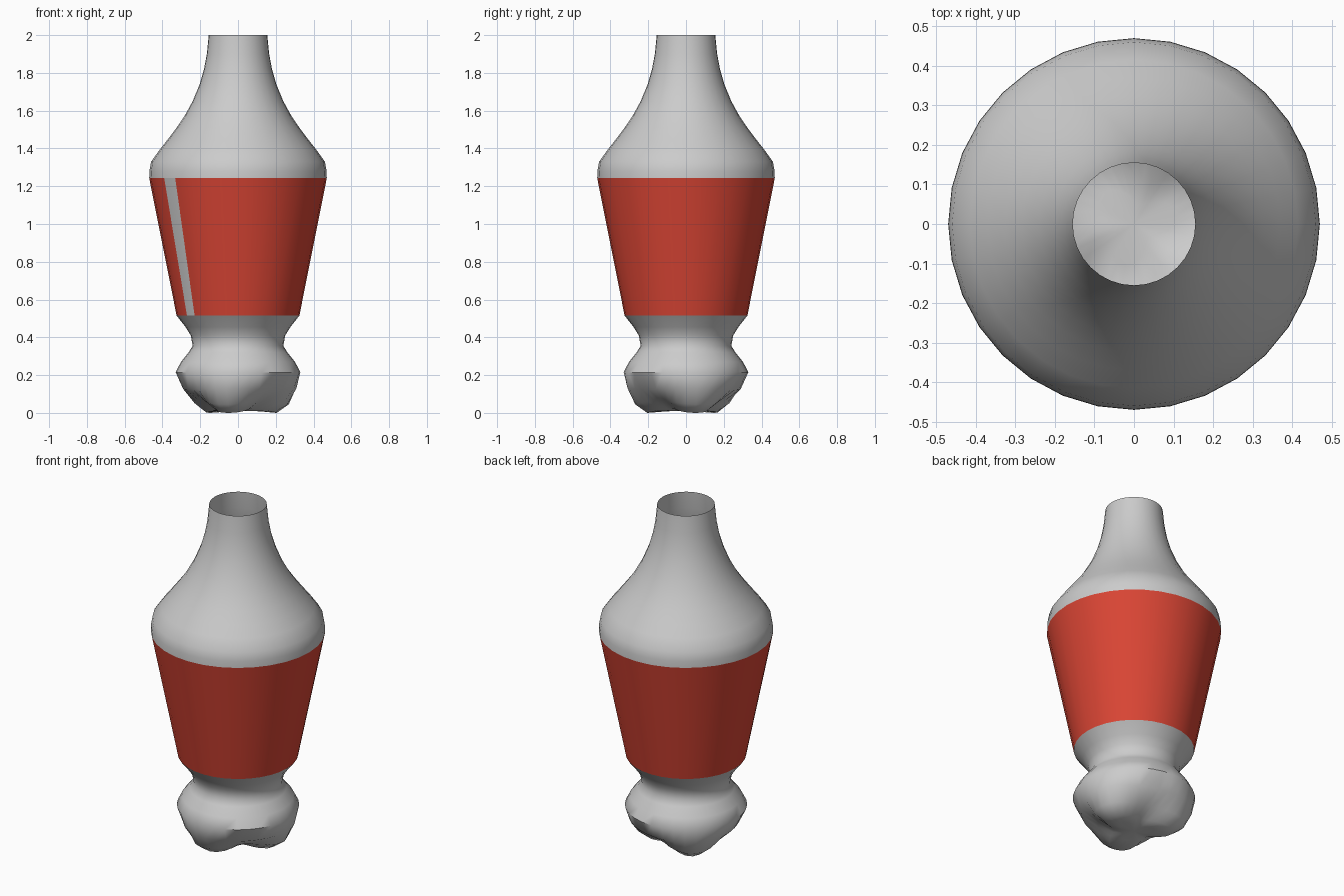
import bpy
from math import sin, cos, pi, radians

if "Cube" in bpy.data.objects:
    bpy.data.objects.remove(bpy.data.objects["Cube"])

SEG = 32


def make_shell(name, rings, tip=None, skip=()):
    """Join rings of (radius, z) functions of angle; optional closing tip."""
    verts, faces = [], []
    for ring in rings:
        for i in range(SEG):
            a = 2 * pi * i / SEG
            r, z = ring(a)
            verts.append((r * cos(a), r * sin(a), z))
    for k in range(len(rings) - 1):
        for i in range(SEG):
            if i in skip:
                continue
            j = (i + 1) % SEG
            faces.append((k * SEG + i, k * SEG + j, (k + 1) * SEG + j, (k + 1) * SEG + i))
    if tip is not None:
        verts.append((0, 0, tip))
        for i in range(SEG):
            faces.append((len(verts) - 1, (i + 1) % SEG, i))
    mesh = bpy.data.meshes.new(name)
    mesh.from_pydata(verts, [], faces)
    obj = bpy.data.objects.new(name, mesh)
    bpy.context.collection.objects.link(obj)
    bpy.ops.object.select_all(action='DESELECT')
    obj.select_set(True)
    bpy.context.view_layer.objects.active = obj
    bpy.ops.object.shade_smooth_by_angle(angle=radians(50))
    return obj


def circle(r, z):
    return lambda a: (r, z)


def lobed(recess, foot):
    """Ring blending between three feet and the hollows between them."""
    def ring(a):
        f = 0.5 + 0.5 * cos(3 * (a - radians(15)))
        return tuple(u + (v - u) * f for u, v in zip(recess, foot))
    return ring


# Base: three rounded feet, bulge, waist and flared collar
feet = [lobed((.05, .01), (.11, .01)), lobed((.11, .025), (.21, 0)),
        lobed((.19, .065), (.275, .045)), lobed((.285, .125), (.313, .13))]
collar = [circle(*p) for p in [(.33, .215), (.302, .27), (.262, .32), (.24, .355),
                               (.25, .41), (.278, .455), (.325, .515)]]
make_shell("lobed_base", feet + collar, tip=.01)

# Coloured tapered body, with one plain strip left uncoloured
lower, upper = circle(.325, .515), circle(.47, 1.243)
body = make_shell("tapered_body", [lower, upper])
red = bpy.data.materials.new("red")
red.diffuse_color = (.7, .06, .035, 1)
red.use_nodes = True
red.node_tree.nodes["Principled BSDF"].inputs["Base Color"].default_value = red.diffuse_color
plain = bpy.data.materials.new("plain")
plain.diffuse_color = (.8, .8, .8, 1)
plain.use_nodes = True
plain.node_tree.nodes["Principled BSDF"].inputs["Base Color"].default_value = plain.diffuse_color
body.data.materials.append(red)
body.data.materials.append(plain)
body.data.polygons[19].material_index = 1

# Open-topped cap with a flowing neck
cap = [(.47, 1.243), (.469, 1.28), (.46, 1.33), (.415, 1.393), (.37, 1.45), (.325, 1.51),
       (.284, 1.57), (.24, 1.65), (.203, 1.74), (.18, 1.82), (.165, 1.9), (.155, 2)]
make_shell("neck_cap", [circle(*p) for p in cap])
